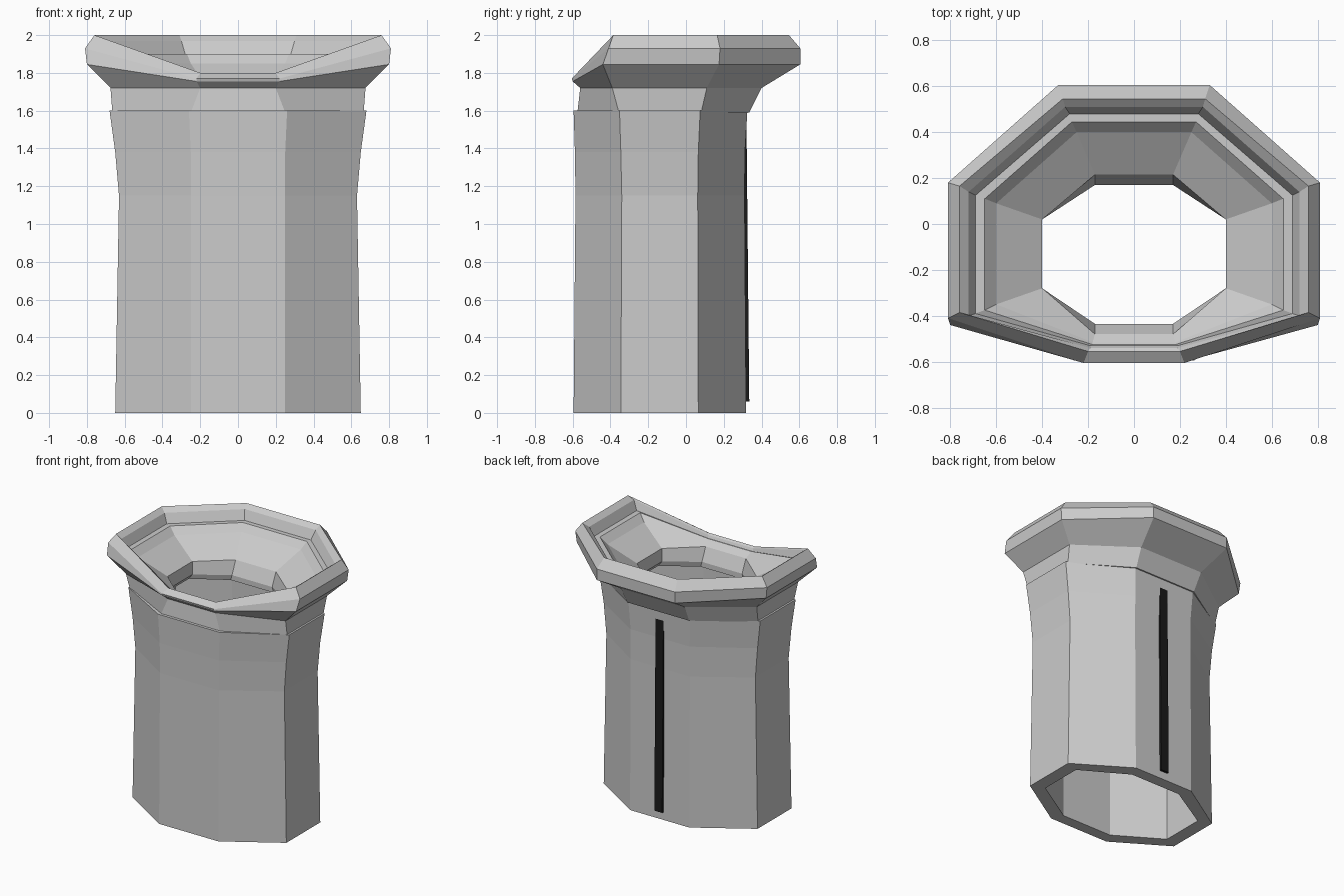
import bpy


def ring(x, front, side_f, side_b, back, wf, wb, z, zf=None):
    """Octagon section; zf is the height of the dipped front edge."""
    zf = z if zf is None else zf
    return [(wf, front, zf), (x, side_f, z), (x, side_b, z), (wb, back, z),
            (-wb, back, z), (-x, side_b, z), (-x, side_f, z), (-wf, front, zf)]


def make(name, verts, faces):
    mesh = bpy.data.meshes.new(name)
    mesh.from_pydata(verts, [], faces)
    mesh.update()
    obj = bpy.data.objects.new(name, mesh)
    bpy.context.collection.objects.link(obj)
    return obj


def loft_loop(name, rings):
    """Join successive octagons, and the last one back to the first."""
    verts = [v for r in rings for v in r]
    n = len(rings)
    faces = []
    for i in range(n):
        a, b = i * 8, (i + 1) % n * 8
        for j in range(8):
            k = (j + 1) % 8
            faces.append((a + j, a + k, b + k, b + j))
    return make(name, verts, faces)


# Hollow body tube
loft_loop("body_tube", [
    ring(.65, -.595, -.345, .065, .318, .25, .25, 0),
    ring(.63, -.585, -.34, .062, .31, .25, .25, 1.15),
    ring(.65, -.588, -.345, .065, .312, .25, .25, 1.38),
    ring(.68, -.595, -.352, .075, .325, .26, .26, 1.6),
    ring(.55, -.51, -.30, .03, .23, .21, .21, 1.6),
    ring(.55, -.51, -.30, .03, .23, .21, .21, 0),
])

# Flared collar with a dipped front and a funnel inside
loft_loop("flared_collar", [
    ring(.665, -.575, -.355, .08, .335, .25, .26, 1.59),
    ring(.675, -.56, -.39, .11, .40, .20, .27, 1.72),
    ring(.80, -.60, -.44, .175, .605, .22, .33, 1.845, 1.755),
    ring(.81, -.605, -.41, .18, .605, .22, .33, 1.93, 1.77),
    ring(.76, -.555, -.385, .165, .545, .20, .31, 2.0, 1.80),
    ring(.72, -.54, -.40, .14, .51, .19, .30, 1.97, 1.79),
    ring(.69, -.53, -.39, .125, .48, .19, .28, 1.90, 1.77),
    ring(.65, -.525, -.375, .11, .445, .18, .27, 1.90, 1.77),
    ring(.60, -.515, -.35, .09, .40, .18, .25, 1.85, 1.76),
    ring(.40, -.48, -.28, .02, .215, .17, .17, 1.73),
    ring(.40, -.435, -.28, .02, .17, .17, .17, 1.63),
    ring(.43, -.435, -.28, .02, .17, .18, .18, 1.59),
])

# Slim dark strip down the middle of the back
w = .033
strip = make("back_strip",
             [(sx * w, y, z) for y, z in ((.30, .06), (.335, .06), (.32, 1.56), (.30, 1.56))
              for sx in (-1, 1)],
             [(0, 1, 3, 2), (2, 3, 5, 4), (4, 5, 7, 6), (6, 7, 1, 0), (0, 2, 4, 6), (1, 7, 5, 3)])
black = bpy.data.materials.new("black")
black.diffuse_color = (.01, .01, .01, 1)
strip.data.materials.append(black)
